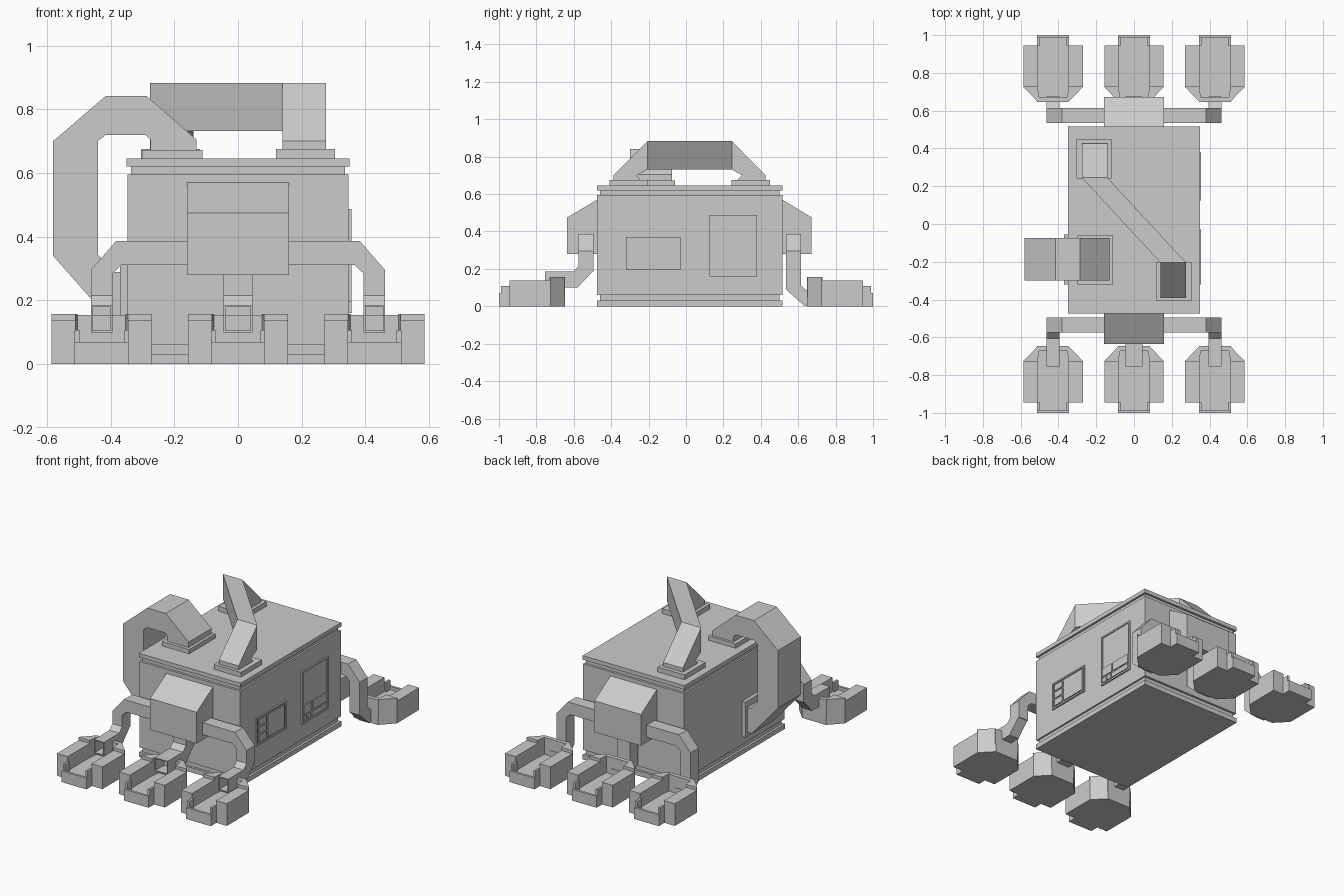
import bpy, bmesh
from mathutils import Vector

if "Cube" in bpy.data.objects:
    bpy.data.objects.remove(bpy.data.objects["Cube"])


def finish(name, bm):
    bmesh.ops.recalc_face_normals(bm, faces=bm.faces)
    me = bpy.data.meshes.new(name)
    bm.to_mesh(me)
    bm.free()
    ob = bpy.data.objects.new(name, me)
    bpy.context.collection.objects.link(ob)
    return ob


def loft(name, rings, hollow_end=None):
    """Skin closed rings of points and cap both ends."""
    bm = bmesh.new()
    vs = [[bm.verts.new(p) for p in r] for r in rings]
    n = len(rings[0])
    for a, b in zip(vs, vs[1:]):
        for i in range(n):
            j = (i + 1) % n
            bm.faces.new((a[i], a[j], b[j], b[i]))
    bm.faces.new(vs[0])
    bm.faces.new(vs[-1])
    bmesh.ops.recalc_face_normals(bm, faces=bm.faces)
    if hollow_end:
        # sink the outermost end face to make an open spout
        d = Vector(hollow_end)
        f = max(bm.faces, key=lambda f: f.calc_center_median().dot(d))
        bmesh.ops.inset_individual(bm, faces=[f], thickness=0.008)
        r = bmesh.ops.extrude_discrete_faces(bm, faces=[f])
        bmesh.ops.translate(bm, verts=r['faces'][0].verts, vec=-d * 0.13)
    return finish(name, bm)


def prism(name, pts, axis, lo, hi, **kw):
    """Extrude a 2D profile along an axis from lo to hi."""
    def at(p, t):
        return {'x': (t, *p), 'y': (p[0], t, p[1]), 'z': (*p, t)}[axis]
    return loft(name, [[at(p, t) for p in pts] for t in (lo, hi)], **kw)


def box(name, x, y, z):
    return prism(name, [(x[0], y[0]), (x[1], y[0]), (x[1], y[1]), (x[0], y[1])], 'z', *z)


# Main tank with grooved top and bottom rims
Y0, Y1 = -0.475, 0.515
box('tank', (-.347, .347), (Y0, Y1), (.06, .595))
for n, a, b, inset in (('base_groove', .03, .06, .014), ('base_plate', 0, .03, 0),
                       ('lid_groove', .595, .62, .014), ('lid', .62, .645, 0)):
    box(n, (-.35 + inset, .35 - inset), (Y0 + inset, Y1 - inset), (a, b))

# Sloped manifolds at front and back
prism('front_manifold', [(Y0, .57), (-.635, .475), (-.635, .28), (Y0, .28)], 'x', -.16, .16)
prism('rear_manifold', [(Y1, .57), (.672, .475), (.672, .28), (Y1, .28)], 'x', -.16, .16)

# Pipe arms leaving the manifolds sideways
arm = [(.15, .387), (.382, .387), (.462, .295), (.462, .185), (.394, .185),
       (.394, .285), (.365, .312), (.15, .312)]
for end, y in (('front', (-.575, -.495)), ('rear', (.535, .615))):
    for side in (-1, 1):
        prism(end + '_pipe_arm', [(x * side, z) for x, z in arm], 'y', *y)

# Front spouts, rear drains and feeding trays
spout = [(-.575, .29), (-.495, .29), (-.495, .19), (-.58, .10), (-.755, .10),
         (-.755, .185), (-.605, .185), (-.575, .215)]
drain = [(.535, .29), (.615, .29), (.615, .11), (.645, .085), (.675, .085),
         (.675, .005), (.63, .005), (.535, .09)]
tray_half = [(.085, 1), (.085, .945), (.157, .945), (.157, .725), (.082, .647)]
outline = tray_half + [(-x, y) for x, y in reversed(tray_half)]
for cx in (-.428, 0, .428):
    w = .045 if cx == 0 else .034
    prism('front_spout', spout, 'x', cx - w, cx + w, hollow_end=(0, -1, 0))
    prism('rear_drain', drain, 'x', cx - w, cx + w)
    for s in (-1, 1):
        def ys(a, b):
            return tuple(sorted((a * s, b * s)))
        prism('tray_floor', [(cx + x, y * s) for x, y in outline], 'z', 0, .05)
        box('tray_front_lip', (cx - .085, cx + .085), ys(.985, 1), (.05, .07))
        box('tray_back_wall', (cx - .085, cx + .085), ys(.647, .672), (.05, .155))
        for m in (-1, 1):
            box('tray_lip_post', sorted((cx + .07 * m, cx + .085 * m)), ys(.945, .988), (.05, .108))
            side = [(.082, .945), (.157, .945), (.157, .725), (.082, .725)]
            prism('tray_side', [(cx + x * m, y * s) for x, y in side], 'z', .05, .138)
            corner = [(.157, .73), (.157, .725), (.082, .647), (.075, .672), (.082, .73)]
            prism('tray_corner', [(cx + x * m, y * s) for x, y in corner], 'z', .05, .157)

# Diagonal carrying handle


def flat(x, y0, y1, z):
    return [(x - .068, y0, z), (x + .068, y0, z), (x + .068, y1, z), (x - .068, y1, z)]


def upright(x, y, lo, hi):
    return [(x - .068, y, hi), (x + .068, y, hi), (x + .068, y, lo), (x - .068, y, lo)]


rear = [[(x, y, z) for x, y, z in ring] for ring in (
    flat(-.208, .425, .27, .67), flat(-.208, .425, .30, .70))]
loft('handle', [flat(.208, -.388, -.24, .67), flat(.208, -.388, -.265, .70),
                upright(.208, -.205, .732, .883), upright(-.208, .245, .732, .883),
                rear[1], rear[0]])
box('handle_front_foot', (.12, .305), (-.408, -.202), (.645, .675))
box('handle_rear_foot', (-.305, -.12), (.242, .45), (.645, .675))

# Large side duct from lid to left wall
duct = [(-.13, .67), (-.13, .705), (-.287, .842), (-.415, .842), (-.58, .70), (-.58, .34),
        (-.40, .135), (-.36, .135), (-.36, .29), (-.395, .29), (-.44, .345), (-.44, .70),
        (-.415, .72), (-.29, .72), (-.275, .705), (-.275, .67)]
prism('side_duct', duct, 'y', -.30, -.075)
box('duct_top_flange', (-.30, -.112), (-.32, -.06), (.645, .672))
box('duct_wall_flange', (-.37, -.345), (-.32, -.055), (.11, .33))

# Control panels on the right wall


def panel(name, y, z, parts):
    box(name, (.345, .350), y, z)
    for a, b, c, d in ((*y, z[0], z[0] + .01), (*y, z[1] - .01, z[1]),
                       (y[0], y[0] + .01, *z), (y[1] - .01, y[1], *z)):
        box(name + '_frame', (.345, .356), (a, b), (c, d))
    for a, b, c, d in parts:
        box(name + '_button', (.345, .356), (a, b), (c, d))


panel('front_panel', (-.32, -.03), (.195, .37),
      [(-.30, -.23, z, z + .04) for z in (.212, .262, .312)] + [(-.215, -.05, .212, .352)])
panel('rear_panel', (.125, .38), (.16, .487),
      [(.14, .17, .175, .205), (.18, .21, .175, .205), (.22, .365, .175, .205),
       (.14, .22, .215, .27), (.23, .365, .215, .27)])
